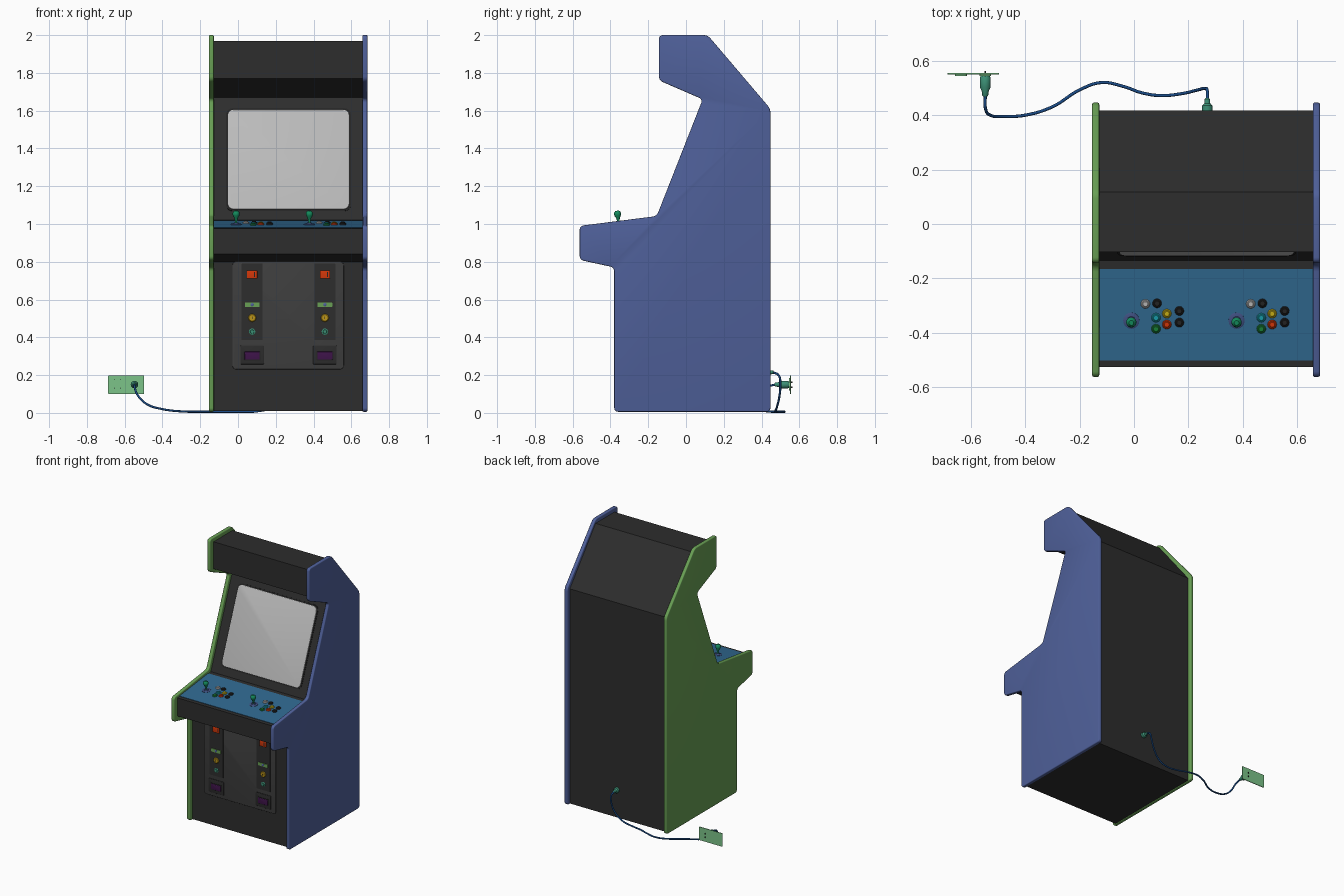
import bpy, bmesh
from math import atan2, pi, radians
from mathutils import Matrix, Vector

if "Cube" in bpy.data.objects:
    bpy.data.objects.remove(bpy.data.objects["Cube"])

BLACK, DARK, DOOR = (.026, .026, .026), (.018, .018, .018), (.05, .05, .05)
BLUE, GREEN, PANEL = (.08, .12, .33), (.14, .35, .09), (.03, .14, .28)
TEAL, PLUG, CABLE = (.007, .26, .11), (.045, .28, .18), (.01, .07, .24)
RED, YELLOW, PURPLE, WHITE = (.68, .04, .003), (.6, .45, .01), (.05, .007, .07), (.5, .5, .5)
mats = {}


def material(col):
    if col not in mats:
        mats[col] = bpy.data.materials.new("colour_%d" % len(mats))
        mats[col].diffuse_color = (*col, 1)
    return mats[col]


def finish(bm, name, col, M, smooth=True):
    bmesh.ops.recalc_face_normals(bm, faces=bm.faces)
    bm.transform(M)
    me = bpy.data.meshes.new(name)
    bm.to_mesh(me)
    bm.free()
    ob = bpy.data.objects.new(name, me)
    bpy.context.collection.objects.link(ob)
    me.materials.append(material(col))
    if smooth:
        bpy.ops.object.select_all(action='DESELECT')
        ob.select_set(True)
        bpy.context.view_layer.objects.active = ob
        bpy.ops.object.shade_smooth_by_angle(angle=radians(35))
    return ob


def extrude(name, pts, depth, M, col, corner=0, edge=0):
    """Outline in local xy, extruded along local z, rounded corners and rims."""
    bm = bmesh.new()
    face = bm.faces.new([bm.verts.new((x, y, 0)) for x, y in pts])
    ext = bmesh.ops.extrude_face_region(bm, geom=[face])['geom']
    bmesh.ops.translate(bm, vec=(0, 0, depth), verts=[v for v in ext if isinstance(v, bmesh.types.BMVert)])

    def bevel(upright, size, seg):
        es = [e for e in bm.edges if (abs(e.verts[0].co.z - e.verts[1].co.z) > depth / 2) == upright]
        bmesh.ops.bevel(bm, geom=es, offset=size, segments=seg, profile=.5, affect='EDGES', clamp_overlap=True)
    if corner:
        bevel(True, corner, 4)
    if edge:
        bevel(False, edge, 3)
    return finish(bm, name, col, M)


def plate(name, w, h, t, M, col, corner=0, edge=0):
    w, h = w / 2, h / 2
    return extrude(name, [(-w, -h), (w, -h), (w, h), (-w, h)], t, M, col, corner, edge)


def lathe(name, profile, M, col, seg=20):
    bm = bmesh.new()
    vs = [bm.verts.new((r, 0, z)) for r, z in [(0, profile[0][1]), *profile, (0, profile[-1][1])]]
    es = [bm.edges.new(p) for p in zip(vs, vs[1:])]
    bmesh.ops.spin(bm, geom=vs + es, cent=(0, 0, 0), axis=(0, 0, 1), angle=2 * pi, steps=seg)
    bmesh.ops.remove_doubles(bm, verts=bm.verts, dist=1e-5)
    return finish(bm, name, col, M)


def frame(x, y, z, angle=pi / 2):
    """Local z faces -y at pi/2, tilts up as the angle drops."""
    return Matrix.Translation((x, y, z)) @ Matrix.Rotation(angle, 4, 'X')


def along_x(x):
    return Matrix(((0, 0, 1, x), (1, 0, 0, 0), (0, 1, 0, 0), (0, 0, 0, 1)))


# side panels
side = [(-.38, .006), (-.38, .77), (-.563, .81), (-.563, .99), (-.155, 1.042), (.088, 1.66),
        (-.143, 1.76), (-.143, 2), (.115, 2), (.447, 1.61), (.447, .006)]
extrude("left_side_panel", side, .026, along_x(-.154), GREEN, .02, .006)
extrude("right_side_panel", side, .026, along_x(.659), BLUE, .02, .006)

# cabinet body between the sides
body = [(-.35, .01), (-.35, .80), (-.526, .84), (-.526, .975), (-.135, 1.02), (.12, 1.67),
        (-.103, 1.77), (-.103, 1.97), (.118, 1.97), (.419, 1.60), (.419, .01)]
extrude("cabinet_body", body, .79, along_x(-.13), BLACK)

# screen with gasket
tilt = atan2(.65, .255)
screen = frame(.267, -.0095, 1.34, tilt)
plate("screen_gasket", .66, .584, .003, screen, DARK, .035)
plate("screen", .642, .566, .007, screen, WHITE, .03, .003)

# control panel overlay
slope = atan2(.045, .391)


def on_panel(x, y, lift=.003):
    return frame(x, y, 1.02 + (y + .135) * .115 + lift, slope)


plate("control_panel_overlay", .79, .34, .003, on_panel(.265, -.334, 0), PANEL)

# joysticks and buttons for both players
buttons = [(.042, -.294, WHITE), (.085, -.292, DARK), (.081, -.345, (.01, .35, .42)),
           (.121, -.33, YELLOW), (.167, -.32, DARK), (.081, -.386, (.01, .22, .04)),
           (.121, -.37, RED), (.167, -.363, DARK)]
for player, dx in (("left", 0), ("right", .388)):
    stick = on_panel(dx - .01, -.356)
    lathe(player + "_joystick_base", [(.03, 0), (.03, .002), (.026, .004), (.016, .005), (.012, .009)],
          stick, (.05, .08, .22), 16)
    lathe(player + "_joystick_handle",
          [(.006, .004), (.006, .02), (.010, .034), (.0175, .048), (.019, .056), (.0165, .066), (.009, .073)],
          stick, TEAL)
    for i, (x, y, col) in enumerate(buttons):
        lathe("%s_button_%d" % (player, i + 1),
              [(.017, 0), (.017, .003), (.014, .006), (.0115, .006), (.0115, .009), (.009, .011)],
              on_panel(x + dx, y), col, 16)

# coin door with two coin slots
plate("coin_door", .59, .572, .008, frame(.265, -.35, .516), DOOR, .022, .003)
for place, x in (("left", .075), ("right", .46)):
    y = -.358
    plate(place + "_coin_panel", .112, .405, .003, frame(x, y, .588), BLACK, .004)
    plate(place + "_coin_button", .054, .044, .012, frame(x, y, .733), RED, .003, .002)
    plate(place + "_coin_slot", .005, .026, .0005, frame(x + .013, y - .012, .733), DARK)
    plate(place + "_price_bar", .078, .024, .007, frame(x, y, .573), GREEN, .003)
    lathe(place + "_price_bar_rivet", [(.009, 0), (.009, .009), (.006, .011)], frame(x, y, .573), BLUE, 16)
    lathe(place + "_coin_lock", [(.021, 0), (.021, .005), (.017, .009), (.008, .009), (.008, .011)],
          frame(x, y, .503), (.5, .3, .01))
    plate(place + "_lock_keyhole", .003, .014, .0005, frame(x, y - .011, .503), DARK)
    lathe(place + "_reject_button", [(.017, 0), (.017, .004), (.013, .006), (.011, .006), (.009, .010)],
          frame(x, y, .43), PLUG)
    plate(place + "_coin_return_frame", .125, .1, .005, frame(x, y, .307), BLACK, .005, .002)
    plate(place + "_coin_return_rim", .09, .05, .007, frame(x, y, .303), DARK, .004)
    plate(place + "_coin_return_flap", .08, .042, .009, frame(x, y, .303), PURPLE, .003, .002)

# wall outlet
PLATE = (.2, .55, .25)
plate("wall_plate", .19, .098, .005, frame(-.592, .556, .15), PLATE, .003)
for place, x in (("left", -.638), ("right", -.548)):
    plate(place + "_socket", .044, .065, .005, frame(x, .551, .152), PLATE, .008)
    if place == "left":
        for sx in (-.015, .015):
            for sz in (.13, .177):
                plate("socket_slot", .004, .007, .0008, frame(x + sx, .546, sz), DARK)
for dz in (-.013, .013):
    plate("plug_prong", .005, .008, .02, frame(-.548, .563, .15 + dz), DARK)

# plugs
lathe("wall_plug", [(.014, 0), (.02, .01), (.02, .045), (.012, .062), (.011, .075), (.007, .08)],
      frame(-.548, .549, .15), PLUG)
lathe("cabinet_plug", [(.019, 0), (.019, .018), (.011, .026), (.010, .042), (.006, .046)],
      frame(.27, .418, .215, -pi / 2), PLUG)

# power cable
path = [(-.548, .475, .15), (-.547, .425, .135), (-.53, .401, .092), (-.48, .396, .045), (-.40, .401, .02),
        (-.30, .432, .008), (-.20, .494, .006), (-.12, .521, .006), (-.04, .507, .006), (.03, .483, .006),
        (.10, .473, .008), (.18, .481, .03), (.235, .494, .085), (.262, .499, .15), (.27, .490, .2),
        (.27, .46, .215)]
cu = bpy.data.curves.new("power_cable", 'CURVE')
cu.dimensions = '3D'
cu.bevel_depth = .0058
cu.bevel_resolution = 3
cu.use_fill_caps = True
cu.resolution_u = 8
sp = cu.splines.new('BEZIER')
sp.bezier_points.add(len(path) - 1)
for bp, co in zip(sp.bezier_points, path):
    bp.co = co
    bp.handle_left_type = bp.handle_right_type = 'AUTO'
cable = bpy.data.objects.new("power_cable", cu)
bpy.context.collection.objects.link(cable)
cu.materials.append(material(CABLE))

for m in bpy.data.materials:
    if m.users and not m.is_grease_pencil:
        m.use_nodes = True
        m.node_tree.nodes["Principled BSDF"].inputs["Base Color"].default_value = m.diffuse_color
